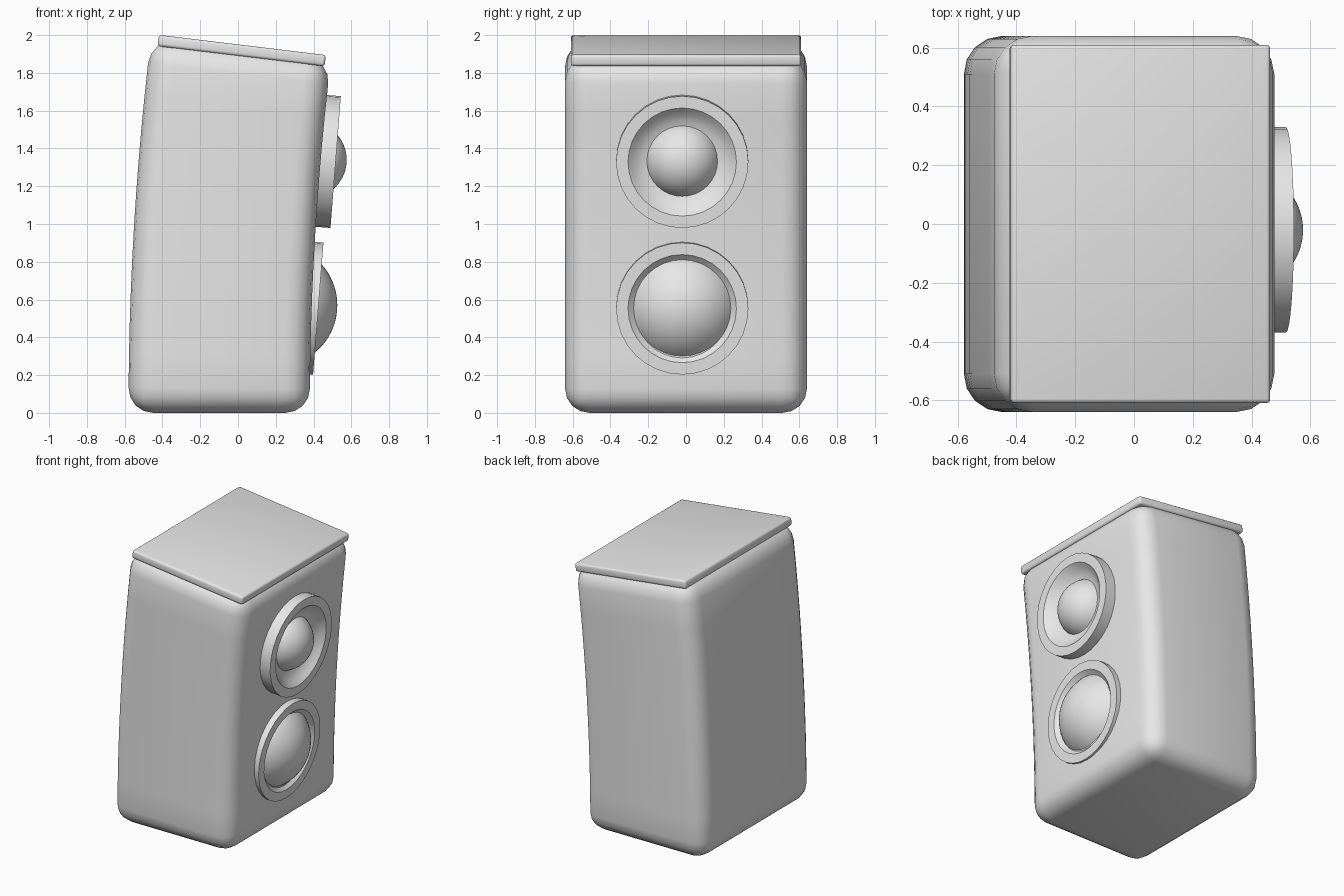
import bpy, bmesh, math
from mathutils import Matrix, Vector

cube = bpy.data.objects.get("Cube")
if cube:
    bpy.data.objects.remove(cube, do_unlink=True)

grey = bpy.data.materials.new("light_grey")
grey.use_nodes = True
COLOUR = (0.8, 0.8, 0.8, 1)
grey.diffuse_color = COLOUR
grey.node_tree.nodes["Principled BSDF"].inputs["Base Color"].default_value = COLOUR

BEND = 0.12       # total lean of the cabinet in radians
HEIGHT = 1.93     # length of the cabinet along its bent axis
AXIS_X = -0.1     # where the axis meets the floor


def bend(p):
    """Lean a point over towards +x, more with height."""
    a = BEND * p.z / HEIGHT
    r = HEIGHT / BEND
    return Vector((AXIS_X + r - (r - p.x) * math.cos(a), p.y, (r - p.x) * math.sin(a)))


def finish(bm, name, angle=35):
    bmesh.ops.recalc_face_normals(bm, faces=bm.faces)
    mesh = bpy.data.meshes.new(name)
    bm.to_mesh(mesh)
    bm.free()
    mesh.materials.append(grey)
    obj = bpy.data.objects.new(name, mesh)
    bpy.context.collection.objects.link(obj)
    bpy.ops.object.select_all(action='DESELECT')
    obj.select_set(True)
    bpy.context.view_layer.objects.active = obj
    bpy.ops.object.shade_smooth_by_angle(angle=math.radians(angle))
    return obj


def rounded_box(size, centre, radius, segments):
    bm = bmesh.new()
    bmesh.ops.create_cube(bm, size=1, matrix=Matrix.Translation(centre) @ Matrix.Diagonal((*size, 1)))
    bmesh.ops.bevel(bm, geom=bm.edges[:], offset=radius, segments=segments,
                    profile=0.5, affect='EDGES')
    return bm


def lathe(name, profile, matrix, sides=32, angle=35):
    """Spin (radius, height) points about local z."""
    bm = bmesh.new()
    verts = [bm.verts.new((r, 0, h)) for r, h in profile]
    edges = [bm.edges.new(pair) for pair in zip(verts, verts[1:])]
    bmesh.ops.spin(bm, geom=verts + edges, cent=(0, 0, 0), axis=(0, 0, 1),
                   angle=math.tau, steps=sides)
    bmesh.ops.remove_doubles(bm, verts=bm.verts, dist=0.0005)
    bm.transform(matrix)
    return finish(bm, name, angle)


# Cabinet: rounded box, sliced along its height and bent
bm = rounded_box((0.96, 1.28, HEIGHT), (0, 0, HEIGHT / 2), 0.13, 4)
SLICES = 10
for i in range(1, SLICES):
    z = 0.14 + (HEIGHT - 0.28) * i / SLICES
    bmesh.ops.bisect_plane(bm, geom=bm.verts[:] + bm.edges[:] + bm.faces[:],
                           plane_co=(0, 0, z), plane_no=(0, 0, 1))
for v in bm.verts:
    v.co = bend(v.co)
finish(bm, "cabinet")

# Lid: thin slab lying on the leaning top
bm = rounded_box((0.89, 1.22, 0.06), (0, 0, 0), 0.015, 3)
bm.transform(Matrix.Translation((0.02, 0, 1.918)) @ Matrix.Rotation(BEND, 4, 'Y'))
finish(bm, "lid")

# Drivers: a ring with a bowl-shaped recess, and a dome in the middle
RING = [(0.35, -0.12), (0.35, 0), (0.287, 0), (0.268, -0.018), (0.245, -0.038),
        (0.215, -0.055), (0.17, -0.069), (0.1, -0.08)]


def driver(name, x, z, dome_radius, dome_height):
    matrix = Matrix.Translation((x, -0.02, z)) @ Matrix.Rotation(math.radians(90 + 4.5), 4, 'Y')
    lathe(name + "_ring", RING, matrix)
    steps = 12
    reach = 1.15 if dome_radius < 0.25 else 0.95
    dome = []
    for i in range(steps + 1):
        a = reach * i / steps
        dome.append((dome_radius * math.sin(a),
                     dome_height - dome_radius * (1 - math.cos(a))))
    lathe(name + "_dome", dome, matrix, angle=60)


driver("upper_driver", 0.517, 1.328, 0.205, 0.058)
driver("lower_driver", 0.425, 0.552, 0.325, 0.1)
